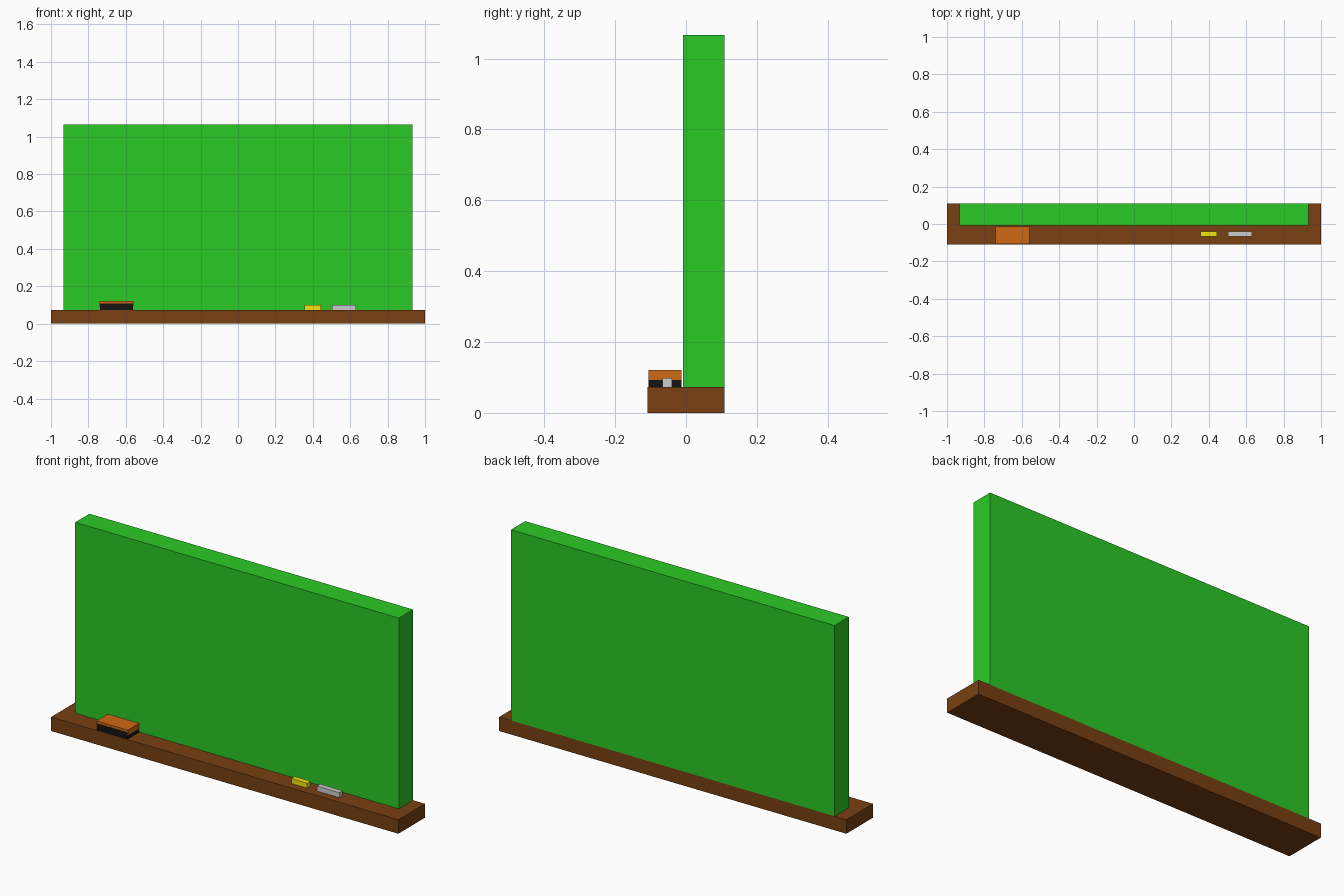
import bpy
import bmesh

if "Cube" in bpy.data.objects:
    bpy.data.objects.remove(bpy.data.objects["Cube"])


def material(name, rgb):
    m = bpy.data.materials.new(name)
    m.diffuse_color = (*rgb, 1.0)
    m.use_nodes = True
    m.node_tree.nodes["Principled BSDF"].inputs["Base Color"].default_value = m.diffuse_color
    return m


def box(name, x, y, z, mat=None):
    """Axis-aligned box from (min, max) ranges."""
    bm = bmesh.new()
    bmesh.ops.create_cube(bm, size=1.0)
    for v in bm.verts:
        for i, (lo, hi) in enumerate((x, y, z)):
            v.co[i] = lo if v.co[i] < 0 else hi
    mesh = bpy.data.meshes.new(name)
    bm.to_mesh(mesh)
    bm.free()
    obj = bpy.data.objects.new(name, mesh)
    bpy.context.collection.objects.link(obj)
    if mat:
        mesh.materials.append(mat)
    return obj


wood = material("wood", (0.19, 0.051, 0.0066))
green = material("board_green", (0.024, 0.592, 0.019))
orange = material("eraser_wood", (0.617, 0.14, 0.0066))
black = material("felt_black", (0.0066, 0.0066, 0.0066))
yellow = material("chalk_yellow", (0.9, 0.8, 0.006))

TRAY = 0.073  # height of the tray's top

# Tray and the board standing flush with its back edge
box("tray", (-1.0, 1.0), (-0.109, 0.109), (0.0, TRAY), wood)
box("board", (-0.932, 0.932), (-0.008, 0.109), (TRAY, 1.066), green)

# Eraser: felt pad set into a wooden back
box("eraser_felt", (-0.739, -0.562), (-0.1065, -0.0125), (TRAY, 0.109), black)
box("eraser_back", (-0.741, -0.560), (-0.106, -0.013), (0.093, 0.121), orange)

# Square chalk sticks
chalk_y, chalk_z = (-0.067, -0.040), (TRAY, 0.099)
box("yellow_chalk", (0.355, 0.445), chalk_y, chalk_z, yellow)
box("grey_chalk", (0.502, 0.631), chalk_y, chalk_z)
